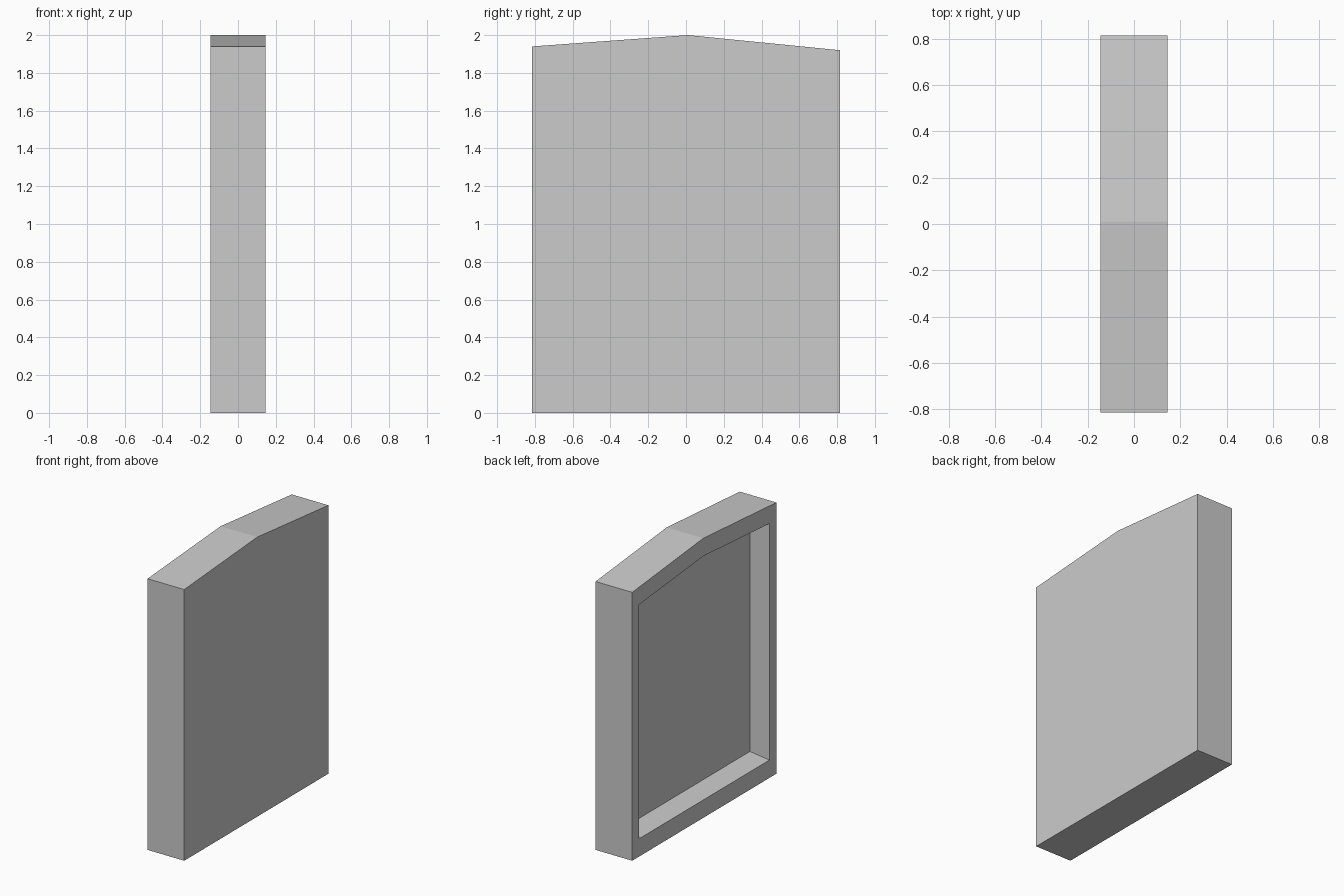
import bpy, bmesh

if "Cube" in bpy.data.objects:
    bpy.data.objects.remove(bpy.data.objects["Cube"])

# Outer outline in (y, z): flat base with a shallow peaked top
OUTLINE = [(-0.815, 0), (0.815, 0), (0.815, 1.92), (0.01, 2.0), (-0.815, 1.94)]
HALF_X = 0.145
DEPTH = 0.142


def ring(bm, x, sy=1.0, sz=1.0):
    """Outline scaled about its middle, placed at x."""
    return [bm.verts.new((x, y * sy, 1 + (z - 1) * sz)) for y, z in OUTLINE]


bm = bmesh.new()
# Plain face, outer rim, inner rim and tapered recess floor
rings = [ring(bm, HALF_X),
         ring(bm, -HALF_X),
         ring(bm, -HALF_X, 0.903, 0.872),
         ring(bm, -HALF_X + DEPTH, 0.881, 0.842)]
n = len(OUTLINE)
for a, b in zip(rings, rings[1:]):
    for i in range(n):
        j = (i + 1) % n
        bm.faces.new((a[i], a[j], b[j], b[i]))
bm.faces.new(rings[0])
bm.faces.new(rings[-1])
bmesh.ops.recalc_face_normals(bm, faces=bm.faces)

mesh = bpy.data.meshes.new("recessed_panel")
bm.to_mesh(mesh)
bm.free()
panel = bpy.data.objects.new("recessed_panel", mesh)
bpy.context.collection.objects.link(panel)
